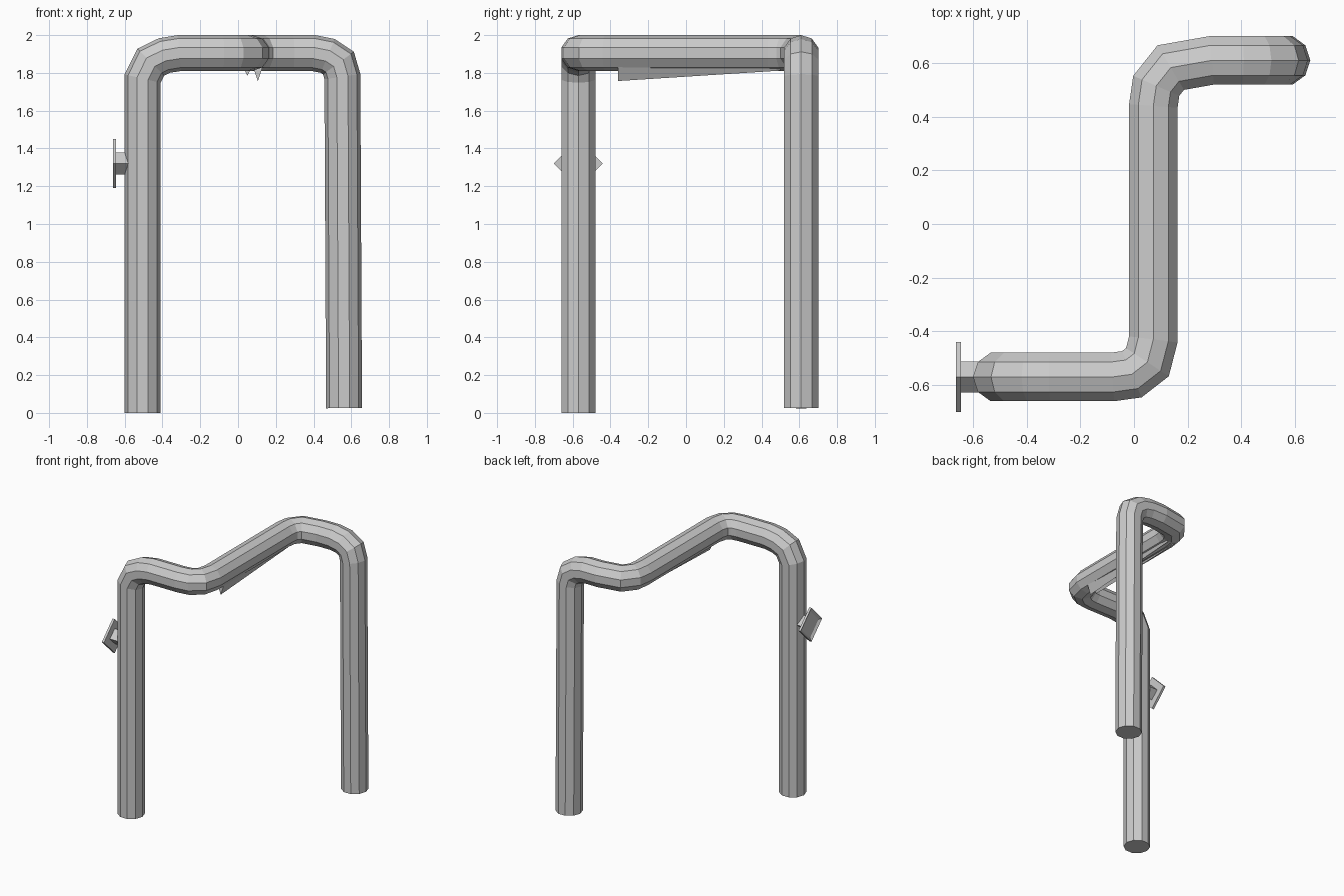
import bpy, bmesh, math
from mathutils import Vector

if "Cube" in bpy.data.objects:
    bpy.data.objects.remove(bpy.data.objects["Cube"])


def finish(bm, name):
    bmesh.ops.recalc_face_normals(bm, faces=bm.faces)
    me = bpy.data.meshes.new(name)
    bm.to_mesh(me)
    bm.free()
    ob = bpy.data.objects.new(name, me)
    bpy.context.collection.objects.link(ob)
    return ob


def tube(name, pts, radius, sides, ref):
    """Mitred tube swept along a polyline with a rotation-minimising frame."""
    pts = [Vector(p) for p in pts]
    dirs = [(b - a).normalized() for a, b in zip(pts, pts[1:])]
    bm = bmesh.new()
    u = Vector(ref)
    rings = []
    for i, p in enumerate(pts):
        d0 = dirs[max(i - 1, 0)]
        d1 = dirs[min(i, len(dirs) - 1)]
        if i == 0:
            u = (u - d0 * u.dot(d0)).normalized()
        v = d0.cross(u)
        n = (d0 + d1).normalized()
        ring = []
        for k in range(sides):
            a = 2 * math.pi * k / sides
            o = (u * math.cos(a) + v * math.sin(a)) * radius
            o -= d0 * (o.dot(n) / d0.dot(n))     # slide onto the mitre plane
            ring.append(bm.verts.new(p + o))
        rings.append(ring)
        u = d0.rotation_difference(d1) @ u
    for r0, r1 in zip(rings, rings[1:]):
        for k in range(sides):
            j = (k + 1) % sides
            bm.faces.new((r0[k], r0[j], r1[j], r1[k]))
    bm.faces.new(rings[0])
    bm.faces.new(rings[-1])
    return finish(bm, name)


def diamond(name, x0, x1, r, y, z, recess=None):
    """Square bar on its corner, along x; optional recess in the -x face."""
    bm = bmesh.new()
    loops = [[bm.verts.new((x, y + r * a, z + r * b))
              for a, b in ((1, 0), (0, 1), (-1, 0), (0, -1))] for x in (x0, x1)]
    for k in range(4):
        j = (k + 1) % 4
        bm.faces.new((loops[0][k], loops[0][j], loops[1][j], loops[1][k]))
    outer = bm.faces.new(loops[0])
    bm.faces.new(loops[1])
    bmesh.ops.recalc_face_normals(bm, faces=bm.faces)
    if recess:
        bmesh.ops.inset_region(bm, faces=[outer], thickness=recess[0])
        bmesh.ops.translate(bm, verts=outer.verts, vec=(recess[1], 0, 0))
    return finish(bm, name)


def fin(name, x, tip_z, y0=-0.36, y1=0.5, w=0.028):
    """Tapering wedge hanging under the crossing pipe."""
    bm = bmesh.new()
    a, b = [[bm.verts.new(c) for c in ((x - w, y, 1.84), (x + w, y, 1.84), (x, y, t))]
            for y, t in ((y0, tip_z), (y1, 1.812))]
    for k in range(3):
        j = (k + 1) % 3
        bm.faces.new((a[k], a[j], b[j], b[k]))
    bm.faces.new(a)
    bm.faces.new(b)
    return finish(bm, name)


# Main bent pipe: leg, corner, crossing run, corner, leg
Y0, Y1, H = -0.57, 0.61, 1.905
path = [(-0.505, Y0, 0), (-0.505, Y0, 1.77), (-0.462, Y0, 1.857),
        (-0.39, Y0, 1.892), (-0.31, Y0, H),
        (-0.08, Y0, H), (-0.008, -0.56, H), (0.05, -0.515, H), (0.072, -0.43, H),
        (0.072, 0.44, H), (0.083, 0.515, H), (0.137, 0.583, H), (0.29, Y1, H),
        (0.40, Y1, H), (0.475, Y1, 1.89), (0.532, Y1, 1.852),
        (0.553, Y1, 1.78), (0.562, Y1, 0.025)]
tube("bent_pipe", path, 0.095, 10, (1, 0, 0))

# Valve-like plate and stem on the side of the left leg
diamond("side_plate", -0.663, -0.645, 0.13, Y0, 1.32, recess=(0.027, 0.012))
diamond("plate_stem", -0.65, -0.56, 0.058, Y0, 1.32)

# Two drips under the crossing run
fin("long_fin", 0.105, 1.757)
fin("short_fin", 0.05, 1.785)
